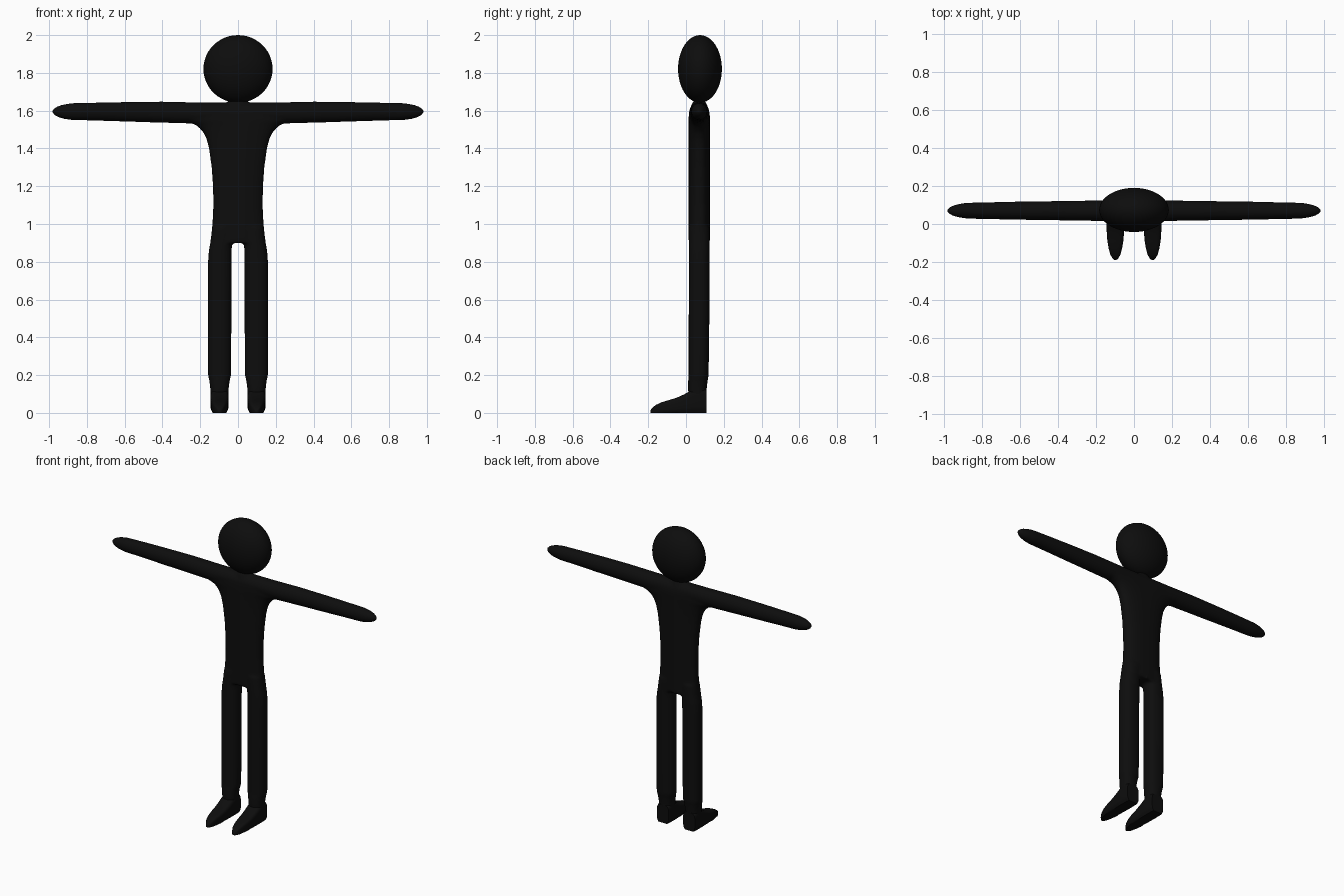
import bpy, bmesh, math
from mathutils import Vector

if "Cube" in bpy.data.objects:
    bpy.data.objects.remove(bpy.data.objects["Cube"])

black = bpy.data.materials.new("black")
black.diffuse_color = (0.004, 0.004, 0.004, 1)
black.use_nodes = True
black.node_tree.nodes["Principled BSDF"].inputs["Base Color"].default_value = black.diffuse_color
YC = 0.07  # depth of the body's centre plane


def loft(bm, rings, axis, power=2.0, n=32):
    """Skin rings of (position, centre u, centre v, radius u, radius v) along an axis."""
    loops = []
    for p, cu, cv, ru, rv in rings:
        loop = []
        for i in range(n):
            a = 2 * math.pi * i / n
            c, s = math.cos(a), math.sin(a)
            u = cu + ru * math.copysign(abs(c) ** (2 / power), c)
            v = cv + rv * math.copysign(abs(s) ** (2 / power), s)
            co = {"x": (p, u, v), "y": (u, p, v), "z": (u, v, p)}[axis]
            loop.append(bm.verts.new(Vector(co)))
        loops.append(loop)
    faces = [bm.faces.new(loops[0]), bm.faces.new(loops[-1])]
    for a, b in zip(loops, loops[1:]):
        for i in range(n):
            j = (i + 1) % n
            faces.append(bm.faces.new((a[i], a[j], b[j], b[i])))
    bmesh.ops.recalc_face_normals(bm, faces=faces)


def make(name, bm):
    me = bpy.data.meshes.new(name)
    bm.to_mesh(me)
    bm.free()
    ob = bpy.data.objects.new(name, me)
    bpy.context.collection.objects.link(ob)
    me.materials.append(black)
    me.shade_smooth()
    return ob


body = bmesh.new()

# Torso flaring into the shoulders
torso = [(0.90, .147), (0.95, .141), (1.0, .136), (1.1, .131), (1.2, .133), (1.3, .140),
         (1.4, .154), (1.45, .167), (1.49, .187), (1.52, .217), (1.535, .25), (1.55, .31)]
rings = [(z, 0, YC, w, .056) for z, w in torso]
rings += [(1.58, 0, YC, .30, .056), (1.61, 0, YC, .26, .047), (1.63, 0, YC, .2, .03)]
loft(body, rings, "z", 2.5)

# Neck
loft(body, [(1.56, 0, YC, .08, .055), (1.62, 0, YC, .06, .046),
            (1.655, 0, YC, .05, .03)], "z")

# Arms with pointed mitten hands, and legs
arm = [(0, 1.588, .055, .054), (.2, 1.587, .057, .054), (.4, 1.592, .056, .051),
       (.6, 1.594, .052, .048), (.75, 1.595, .048, .045), (.88, 1.595, .045, .042),
       (.92, 1.595, .039, .036), (.95, 1.595, .031, .028), (.97, 1.595, .021, .019),
       (.983, 1.595, .008, .008)]
leg = [(.98, .075, .062, YC, .055), (.9, .089, .058, YC, .055), (.86, .094, .0605, YC, .055),
       (.8, .0965, .0625, YC, .055), (.5, .0975, .0625, .069, .055), (.2, .0975, .0615, .067, .053),
       (.17, .098, .054, .063, .052), (.13, .098, .049, .060, .050), (.09, .098, .047, .060, .047)]
for s in (-1, 1):
    loft(body, [(s * x, YC, z, ry, rz) for x, z, rz, ry in arm], "x")
    loft(body, [(z, s * x, y, rx, ry) for z, x, rx, y, ry in leg], "z", 2.3)

# Fuse limbs and torso into one soft skin
ob = make("body", body)
mod = ob.modifiers.new("fuse", "REMESH")
mod.mode = "VOXEL"
mod.voxel_size = 0.009
mod.use_smooth_shade = True
mod = ob.modifiers.new("soften", "SMOOTH")
mod.factor = 0.5
mod.iterations = 5

# Head
bm = bmesh.new()
bmesh.ops.create_uvsphere(bm, u_segments=48, v_segments=24, radius=1)
for v in bm.verts:
    v.co = Vector((v.co.x * .183, v.co.y * .116 + .074, v.co.z * .179 + 1.821))
make("head", bm)

# Feet: heel to toe, flat soles
foot = [(.108, .044, .12), (.09, .047, .13), (.05, .048, .13), (.02, .048, .115),
        (-.01, .047, .098), (-.05, .045, .08), (-.09, .042, .068), (-.13, .035, .056),
        (-.16, .027, .042), (-.18, .016, .026), (-.189, .006, .012)]
for s, side in ((-1, "right"), (1, "left")):
    bm = bmesh.new()
    loft(bm, [(y, s * .098, h / 2, w, h / 2) for y, w, h in foot], "y", 4.0)
    # Squash the underside onto the ground
    for v in bm.verts:
        if v.co.z < 0.006:
            v.co.z = 0
    ob = make(side + "_foot", bm)
    bpy.ops.object.select_all(action="DESELECT")
    ob.select_set(True)
    bpy.context.view_layer.objects.active = ob
    bpy.ops.object.shade_smooth_by_angle(angle=math.radians(50))
